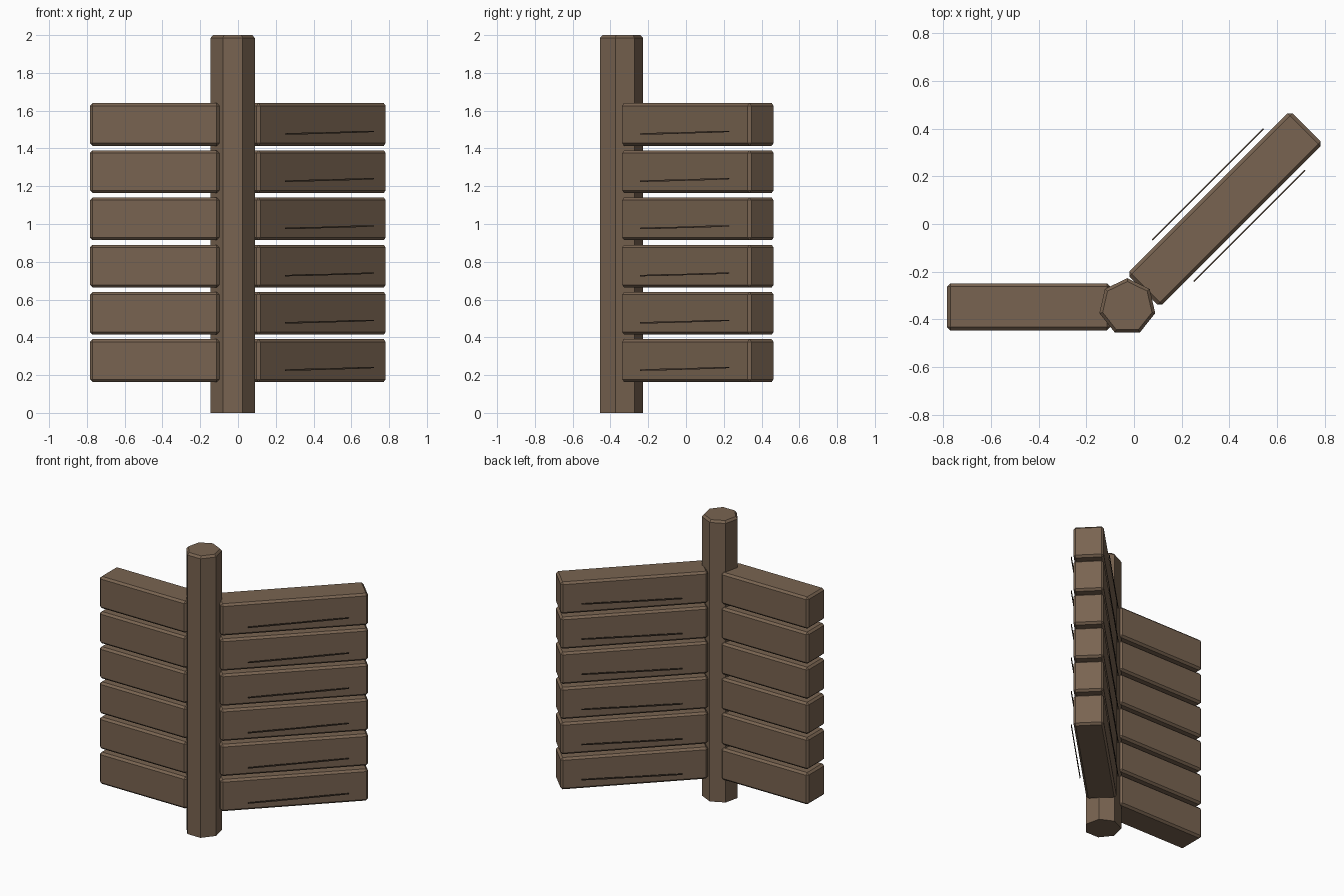
import bpy, bmesh, math
from mathutils import Matrix, Vector

if "Cube" in bpy.data.objects:
    bpy.data.objects.remove(bpy.data.objects["Cube"])


def material(name, rgb):
    m = bpy.data.materials.new(name)
    m.diffuse_color = (*rgb, 1)
    m.use_nodes = True
    m.node_tree.nodes["Principled BSDF"].inputs["Base Color"].default_value = m.diffuse_color
    return m


WOOD = material("brown wood", (0.19, 0.127, 0.082))
CRACK = material("dark crack", (0.07, 0.047, 0.032))


def finish(bm, name, mat, matrix=Matrix()):
    bmesh.ops.recalc_face_normals(bm, faces=bm.faces)
    mesh = bpy.data.meshes.new(name)
    bm.to_mesh(mesh)
    bm.free()
    mesh.materials.append(mat)
    ob = bpy.data.objects.new(name, mesh)
    ob.matrix_world = matrix
    bpy.context.collection.objects.link(ob)
    return ob


def board(name, size, matrix):
    bm = bmesh.new()
    bmesh.ops.create_cube(bm, size=1)
    bmesh.ops.scale(bm, vec=size, verts=bm.verts)
    bmesh.ops.bevel(bm, geom=bm.edges[:], offset=0.014, segments=1, affect='EDGES')
    finish(bm, name, WOOD, matrix)


# Thin wavy crack: (distance along board, lower edge, upper edge)
CRACK_PROFILE = [(-0.33, -0.010, -0.003), (-0.17, -0.008, 0.001),
                 (0.0, -0.004, 0.003), (0.17, -0.001, 0.008), (0.33, 0.004, 0.010)]


def crack(name, matrix):
    bm = bmesh.new()
    pts = [(x, lo) for x, lo, hi in CRACK_PROFILE]
    pts += [(x, hi) for x, lo, hi in reversed(CRACK_PROFILE)]
    face = bm.faces.new([bm.verts.new((x, -0.003, z)) for x, z in pts])
    new = bmesh.ops.extrude_face_region(bm, geom=[face])["geom"]
    bmesh.ops.translate(bm, vec=(0, 0.006, 0),
                        verts=[g for g in new if isinstance(g, bmesh.types.BMVert)])
    finish(bm, name, CRACK, matrix)


# Seven-sided post with a chamfered top
bm = bmesh.new()
rings = []
for radius, z in ((0.12, 0), (0.12, 1.985), (0.106, 2.0)):
    rings.append([bm.verts.new((radius * math.cos(a), radius * math.sin(a), z))
                  for a in (math.pi / 2 + i * math.tau / 7 for i in range(7))])
for low, high in zip(rings, rings[1:]):
    for i in range(7):
        j = (i + 1) % 7
        bm.faces.new((low[i], low[j], high[j], high[i]))
bm.faces.new(rings[0])
bm.faces.new(rings[-1])
finish(bm, "post", WOOD, Matrix.Translation((-0.028, -0.347, 0)))

# Two stacks of boards, the right one turned 45 degrees with cracks on both faces
turn = Matrix.Rotation(math.pi / 4, 4, 'Z')
for k in range(6):
    z = 0.277 + 0.25 * k
    board(f"left_board_{k + 1}", Vector((0.685, 0.197, 0.226)),
          Matrix.Translation((-0.441, -0.347, z)))
    right = Matrix.Translation((0.381, 0.063, z)) @ turn
    board(f"right_board_{k + 1}", Vector((0.966, 0.195, 0.226)), right)
    for side, label in ((-1, "front"), (1, "back")):
        crack(f"{label}_crack_{k + 1}",
              right @ Matrix.Translation((0.022, side * 0.123, -0.044)))
